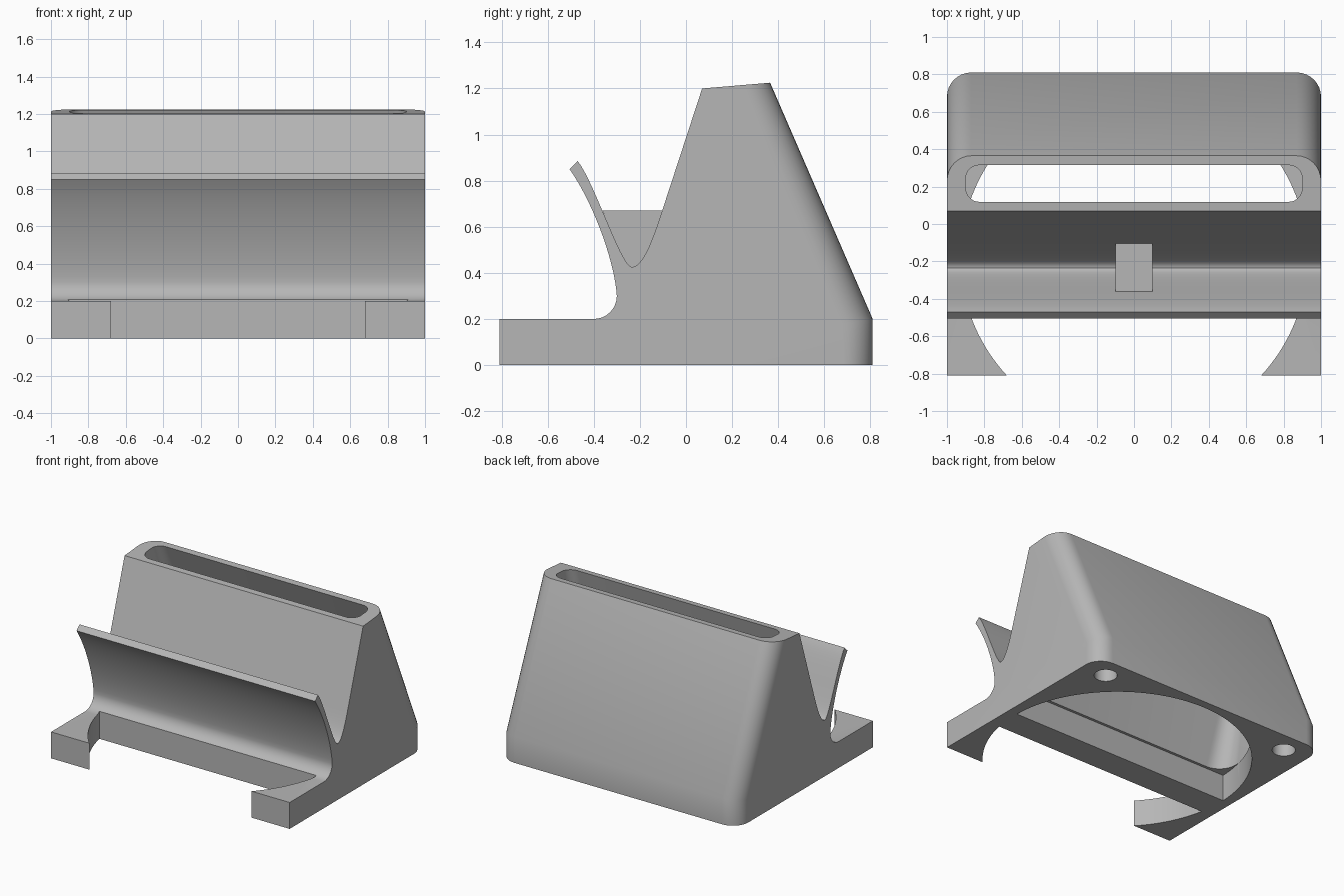
import bpy, bmesh, math
from mathutils import Vector
from mathutils.geometry import interpolate_bezier

cube = bpy.data.objects.get("Cube")
if cube:
    bpy.data.objects.remove(cube, do_unlink=True)

grey = bpy.data.materials.new("plain_grey")
grey.use_nodes = True
colour = (0.47, 0.47, 0.47, 1)
grey.diffuse_color = colour
bsdf = next(n for n in grey.node_tree.nodes if n.type == 'BSDF_PRINCIPLED')
bsdf.inputs["Base Color"].default_value = colour


def loft(name, ring_a, ring_b, rounded=None):
    """Closed solid between two matching rings; edges passing the test are rounded."""
    bm = bmesh.new()
    a, b = ([bm.verts.new(p) for p in ring] for ring in (ring_a, ring_b))
    bm.faces.new(a)
    bm.faces.new(b)
    for i in range(len(a)):
        j = (i + 1) % len(a)
        bm.faces.new((a[i], a[j], b[j], b[i]))
    bmesh.ops.recalc_face_normals(bm, faces=bm.faces)
    if rounded:
        edges = [e for e in bm.edges if rounded(e)]
        bmesh.ops.bevel(bm, geom=edges, offset=0.13, offset_type='OFFSET',
                        segments=8, profile=0.5, affect='EDGES')
        bmesh.ops.recalc_face_normals(bm, faces=bm.faces)
    mesh = bpy.data.meshes.new(name)
    bm.to_mesh(mesh)
    bm.free()
    mesh.materials.append(grey)
    obj = bpy.data.objects.new(name, mesh)
    bpy.context.collection.objects.link(obj)
    return obj


def across(name, profile, half, rounded=None):
    """Side profile of (y, z) points extruded along x."""
    return loft(name, [(-half, y, z) for y, z in profile],
                [(half, y, z) for y, z in profile], rounded)


def upright(name, outline, z0, z1):
    """Plan outline of (x, y) points extruded along z."""
    return loft(name, [(x, y, z0) for x, y in outline], [(x, y, z1) for x, y in outline])


def arc(cx, cy, r, start, end, n):
    return [(cx + r * math.cos(start + (end - start) * i / n),
             cy + r * math.sin(start + (end - start) * i / n)) for i in range(n + 1)]


def curve(p0, h0, h1, p1, n=16):
    pts = interpolate_bezier(*(Vector(p).to_3d() for p in (p0, h0, h1, p1)), n)
    return [(p.x, p.y) for p in pts]


def rounded_ring(half_x, y0, y1, r, z):
    ring = []
    for k, (x, y) in enumerate(((half_x - r, y1 - r), (r - half_x, y1 - r),
                                (r - half_x, y0 + r), (half_x - r, y0 + r))):
        ring += arc(x, y, r, k * math.pi / 2, (k + 1) * math.pi / 2, 8)
    return [(x, y, z) for x, y in ring]


# Body: wedge, cradle groove, curved lip and feet in one side profile
groove = curve((-0.47, 0.885), (-0.40, 0.80), (-0.28, 0.425), (-0.235, 0.425))
groove += curve((-0.235, 0.425), (-0.18, 0.425), (-0.13, 0.59), (-0.10, 0.68))[1:]
lip_back = curve((-0.505, 0.85), (-0.40, 0.70), (-0.31, 0.45), (-0.30, 0.30))
fillet = arc(-0.40, 0.30, 0.10, 0, -math.pi / 2, 8)[1:]
rear = [(0.81, 0), (0.81, 0.2), (0.365, 1.225)]
profile = lip_back + fillet + [(-0.81, 0.2), (-0.81, 0)] + rear + [(0.07, 1.2)] + groove[::-1]


def is_rear_corner(edge):
    on_rear = all(any(abs(v.co.y - y) + abs(v.co.z - z) < 1e-4 for y, z in rear)
                  for v in edge.verts)
    return on_rear and edge.verts[0].co.x * edge.verts[1].co.x > 0


body = across("dock_body", profile, 1, is_rear_corner)

# Cutters: tapering hollow, round base recess, front notch, two blind holes
centre, radius = -0.18, 0.927
back_a = math.asin((-0.15 - centre) / radius)
front_a = math.asin((centre + 0.36) / radius)
cutters = [
    loft("hollow_cutter", rounded_ring(0.9, -0.13, 0.75, 0.14, 0.199),
         rounded_ring(0.9, 0.142, 0.281, 0.068, 1.3)),
    upright("recess_cutter", arc(0, centre, radius, back_a, math.pi - back_a, 64), -0.1, 0.2),
    upright("notch_cutter", arc(0, centre, radius, math.pi + front_a,
                                2 * math.pi - front_a, 64), -0.1, 0.26),
]
for side in (-1, 1):
    cutters.append(upright("hole_cutter", arc(side * 0.8, 0.65, 0.08, 0, 2 * math.pi, 32)[:-1],
                           -0.1, 0.1))

bpy.context.view_layer.objects.active = body
for cutter in cutters:
    cutter.hide_render = True
    mod = body.modifiers.new("cut", 'BOOLEAN')
    mod.operation = 'DIFFERENCE'
    mod.solver = 'EXACT'
    mod.object = cutter
    bpy.ops.object.modifier_apply(modifier=mod.name)
    bpy.data.objects.remove(cutter, do_unlink=True)

# Web: small rest filling the middle of the groove
web_top = 0.67
web = across("groove_rest", [(-0.362, web_top)] + [p for p in groove if p[1] < web_top]
             + [(-0.103, web_top)], 0.1)

# Shading
bpy.ops.object.select_all(action='DESELECT')
for obj in (body, web):
    obj.select_set(True)
bpy.context.view_layer.objects.active = body
bpy.ops.object.shade_smooth_by_angle(angle=math.radians(25))
